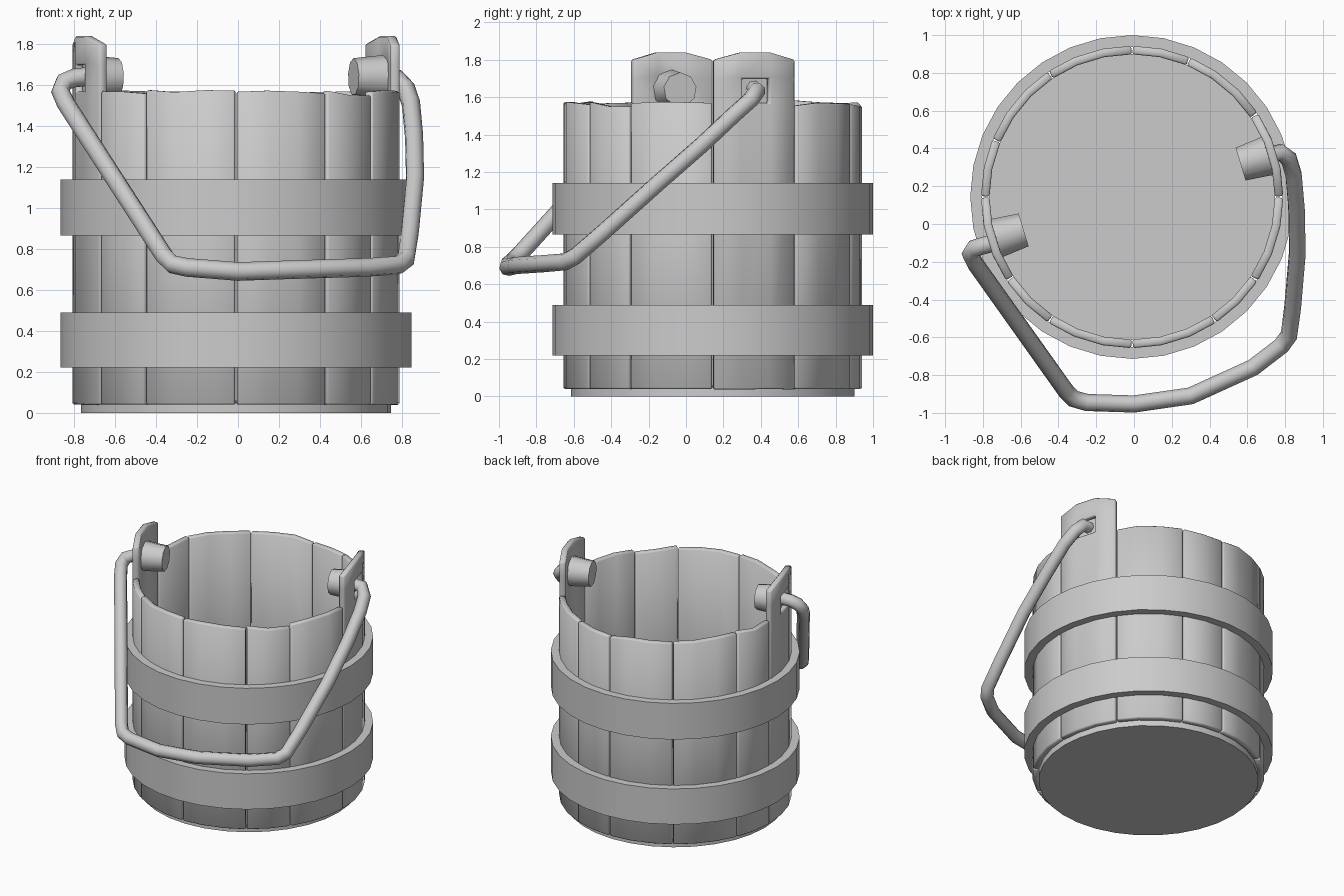
import bpy, bmesh, math, random
from mathutils import Vector, Matrix

if "Cube" in bpy.data.objects:
    bpy.data.objects.remove(bpy.data.objects["Cube"])

random.seed(4)
CX, CY = -0.01, 0.143      # bucket axis
STEP = math.radians(11.25)  # 32 segments around


def finish(name, bm, smooth=35):
    me = bpy.data.meshes.new(name)
    bm.to_mesh(me)
    bm.free()
    ob = bpy.data.objects.new(name, me)
    bpy.context.collection.objects.link(ob)
    bpy.ops.object.select_all(action='DESELECT')
    ob.select_set(True)
    bpy.context.view_layer.objects.active = ob
    bpy.ops.object.shade_smooth_by_angle(angle=math.radians(smooth))
    return ob


def polar(r, a, z):
    return Vector((CX + r * math.cos(a), CY + r * math.sin(a), z))


def stave(name, start, count, tall):
    """Curved plank: an outer sheet thickened inward; tall ones have a hole."""
    bm = bmesh.new()
    gap = 0.007
    if tall:
        tops = [1.80, 1.84, 1.84, 1.80]
    else:
        base = random.uniform(1.555, 1.585)
        tops = [base + random.uniform(-0.015, 0.015) for _ in range(count + 1)]
    cols = []
    for i in range(count + 1):
        a = (start + i) * STEP
        a += gap if i == 0 else -gap if i == count else 0
        zs = [0.04 + random.uniform(-0.004, 0.006), 1.57, 1.70, tops[i]] if tall else [0.04, tops[i]]
        cols.append([bm.verts.new(polar(0.80, a, z)) for z in zs])
    for i in range(count):
        for j in range(len(cols[0]) - 1):
            if tall and i == 1 and j == 1:
                continue
            bm.faces.new((cols[i][j], cols[i + 1][j], cols[i + 1][j + 1], cols[i][j + 1]))
    ob = finish(name, bm)
    sol = ob.modifiers.new("thickness", 'SOLIDIFY')
    sol.thickness = 0.045
    sol.offset = -1
    bev = ob.modifiers.new("worn_edges", 'BEVEL')
    bev.width = 0.008
    bev.segments = 1
    bev.limit_method = 'ANGLE'
    bev.angle_limit = math.radians(50)


# Staves, counter-clockwise from +x
pos = 0
for n, count in enumerate([3, 3, 2, 3, 3, 2, 3, 2, 3, 3, 2, 3]):
    stave(f"stave_{n + 1}", pos, count, pos in (0, 16))
    pos += count

# Hoops
for name, z0, z1 in (("lower_hoop", 0.22, 0.49), ("upper_hoop", 0.865, 1.14)):
    bm = bmesh.new()
    profile = [(0.795, z0), (0.857, z0), (0.857, z1), (0.795, z1)]
    rings = [[bm.verts.new(polar(r, i * STEP, z)) for r, z in profile] for i in range(32)]
    for i in range(32):
        a, b = rings[i], rings[(i + 1) % 32]
        for k in range(4):
            m = (k + 1) % 4
            bm.faces.new((a[k], b[k], b[m], a[m]))
    finish(name, bm)

# Bottom disc
bm = bmesh.new()
bmesh.ops.create_cone(bm, cap_ends=True, segments=32, radius1=0.757, radius2=0.757, depth=0.06,
                      matrix=Matrix.Translation((CX, CY, 0.03)))
finish("bottom", bm)

# Knobs plugging the handle holes from inside
for name, a in (("right_knob", 1.5 * STEP), ("left_knob", 17.5 * STEP)):
    bm = bmesh.new()
    out = Vector((math.cos(a), math.sin(a), 0))
    mat = Matrix.Translation(polar(0.68, a, 1.64)) @ out.to_track_quat('Z', 'Y').to_matrix().to_4x4()
    bmesh.ops.create_cone(bm, cap_ends=True, segments=9, radius1=0.092, radius2=0.108, depth=0.16, matrix=mat)
    finish(name, bm, 45)

# Drooping handle, slightly bent
path = [(-0.66, -0.08, 1.65), (-0.80, -0.115, 1.635), (-0.85, -0.13, 1.615), (-0.867, -0.16, 1.57),
        (-0.84, -0.21, 1.51), (-0.36, -0.885, 0.765), (-0.32, -0.925, 0.725), (-0.25, -0.945, 0.71),
        (0.0, -0.953, 0.69), (0.30, -0.91, 0.70), (0.63, -0.76, 0.71), (0.78, -0.645, 0.72),
        (0.82, -0.59, 0.75), (0.84, -0.44, 0.88), (0.865, -0.15, 1.14), (0.86, 0.09, 1.35),
        (0.845, 0.26, 1.51), (0.82, 0.345, 1.585), (0.775, 0.38, 1.635), (0.66, 0.35, 1.65)]
cu = bpy.data.curves.new("handle", 'CURVE')
cu.dimensions = '3D'
cu.bevel_depth = 0.046
cu.bevel_resolution = 2
cu.use_fill_caps = True
sp = cu.splines.new('POLY')
sp.points.add(len(path) - 1)
for p, c in zip(sp.points, path):
    p.co = (*c, 1)
sp.use_smooth = True
bpy.context.collection.objects.link(bpy.data.objects.new("handle", cu))
